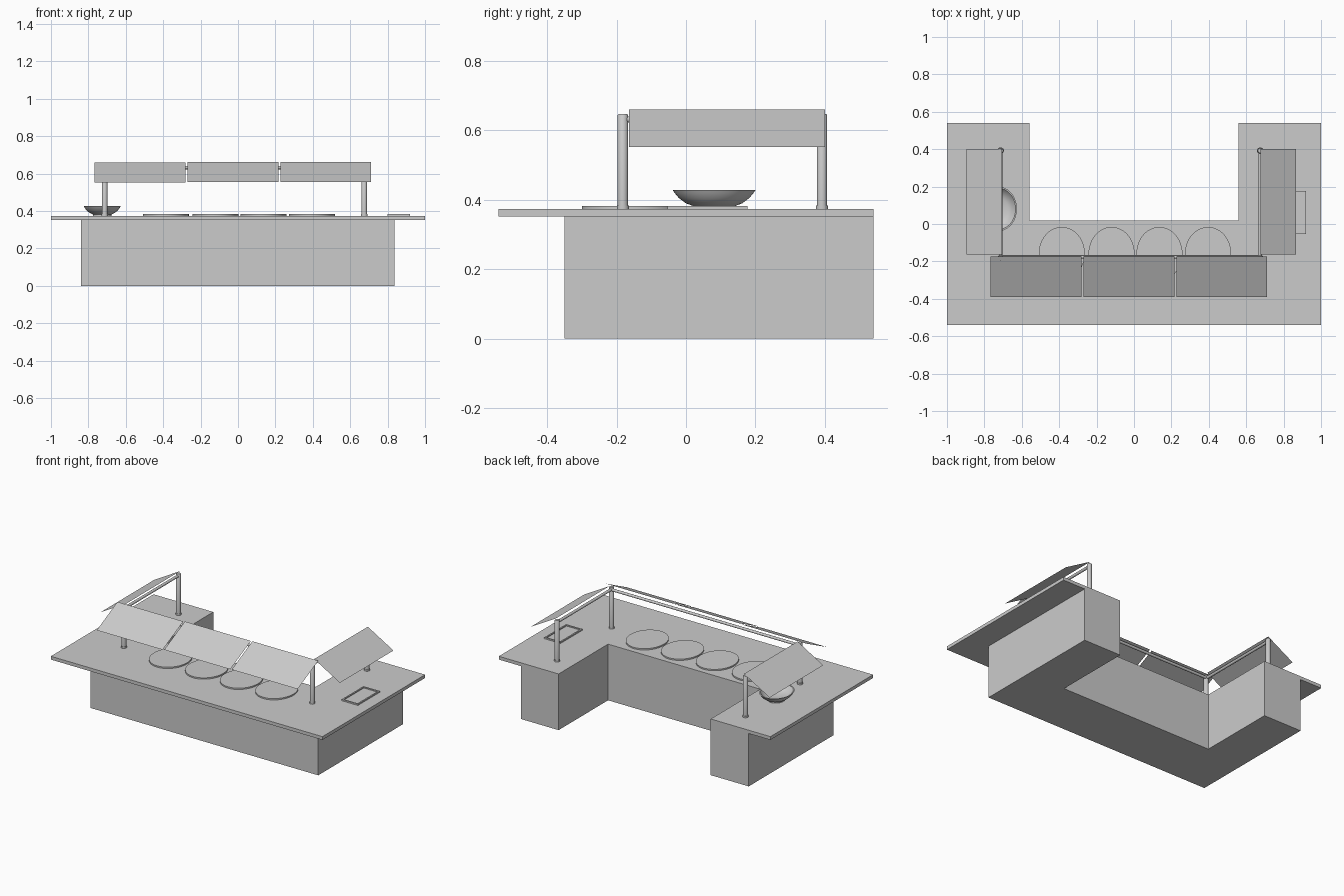
import bpy, bmesh, math
from mathutils import Vector

if "Cube" in bpy.data.objects:
    bpy.data.objects.remove(bpy.data.objects["Cube"])


def finish(name, bm, smooth=False):
    bmesh.ops.recalc_face_normals(bm, faces=bm.faces)
    me = bpy.data.meshes.new(name)
    bm.to_mesh(me)
    bm.free()
    ob = bpy.data.objects.new(name, me)
    bpy.context.collection.objects.link(ob)
    if smooth:
        bpy.ops.object.select_all(action='DESELECT')
        ob.select_set(True)
        bpy.context.view_layer.objects.active = ob
        bpy.ops.object.shade_smooth_by_angle(angle=math.radians(40))
    return ob


def u_block(name, x0, x1, y0, z0, z1):
    """Extruded U outline; all blocks share the same inner notch."""
    bm = bmesh.new()
    pts = [(x0, y0), (x1, y0), (x1, .54), (.56, .54), (.56, .02),
           (-.56, .02), (-.56, .54), (x0, .54)]
    f = bm.faces.new([bm.verts.new((x, y, z0)) for x, y in pts])
    r = bmesh.ops.extrude_face_region(bm, geom=[f])
    top = [v for v in r['geom'] if isinstance(v, bmesh.types.BMVert)]
    bmesh.ops.translate(bm, verts=top, vec=(0, 0, z1 - z0))
    return finish(name, bm)


def lathe(name, profile, loc, sx=1, sy=1, n=32):
    """Spin a (radius, height) profile, optionally stretched to an oval."""
    bm = bmesh.new()
    rings = []
    for r, z in profile:
        if r == 0:
            rings.append([bm.verts.new((loc[0], loc[1], loc[2] + z))])
        else:
            rings.append([bm.verts.new((loc[0] + sx * r * math.cos(math.tau * i / n),
                                        loc[1] + sy * r * math.sin(math.tau * i / n),
                                        loc[2] + z)) for i in range(n)])
    for a, b in zip(rings, rings[1:]):
        for i in range(n):
            j = (i + 1) % n
            if len(a) == 1:
                bm.faces.new((a[0], b[i], b[j]))
            elif len(b) == 1:
                bm.faces.new((a[i], a[j], b[0]))
            else:
                bm.faces.new((a[i], a[j], b[j], b[i]))
    return finish(name, bm, True)


def rod(name, a, b, r):
    a, b = Vector(a), Vector(b)
    bm = bmesh.new()
    bmesh.ops.create_cone(bm, cap_ends=True, segments=16, radius1=r, radius2=r,
                          depth=(b - a).length)
    bm.transform((b - a).to_track_quat('Z', 'Y').to_matrix().to_4x4())
    bmesh.ops.translate(bm, verts=bm.verts, vec=(a + b) / 2)
    return finish(name, bm, True)


def sheet(name, corners):
    bm = bmesh.new()
    bm.faces.new([bm.verts.new(c) for c in corners])
    return finish(name, bm)


TOP = .374

# Counter body and overhanging worktop
u_block("counter_base", -.84, .836, -.35, 0, .352)
u_block("worktop", -1, 1, -.54, .352, TOP)

# Guard posts with foot collars, and the rails joining them
XL, XR, YF, YB = -.713, .675, -.182, .392
for side, x in (("left", XL), ("right", XR)):
    for end, y in (("front", YF), ("back", YB)):
        lathe(f"{side}_{end}_post",
              [(0, 0), (.0175, 0), (.0175, .01), (.015, .01), (.015, .27),
               (.012, .274), (0, .274)], (x, y, TOP), n=24)
    rod(f"{side}_rail", (x, YF, .632), (x, YB, .632), .009)
rod("front_rail", (XL, -.176, .632), (XR, -.176, .632), .009)

# Sloping guard panels along the front
for i, (x0, x1, dz) in enumerate(((-.767, -.282, -.003), (-.27, .216, 0), (.227, .712, .001))):
    sheet(f"front_guard_panel_{i + 1}",
          [(x0, -.39, .555 + dz), (x1, -.39, .555 + dz),
           (x1, -.173, .661 + dz), (x0, -.173, .661 + dz)])

# Sloping guard panels over both arms
for side, xi, xo in (("left", -.707, -.896), ("right", .676, .865)):
    sheet(f"{side}_guard_panel",
          [(xi, -.164, .66), (xi, .40, .66), (xo, .40, .552), (xo, -.164, .552)])

# Oval serving plates
for i, x in enumerate((-.386, -.12, .136, .396)):
    lathe(f"serving_plate_{i + 1}", [(0, 0), (1, 0), (1, .009), (0, .009)],
          (x, -.158, TOP), .123, .142, 48)

# Oval bowl on the left arm
lathe("bowl", [(0, 0), (.5, 0), (.5, .008), (.68, .016), (.85, .031), (.95, .045),
               (1, .054), (.93, .054), (.85, .042), (.7, .026), (.5, .016), (0, .013)],
      (-.726, .081, TOP), .1, .119, 48)

# Rectangular tray rim on the right arm
bm = bmesh.new()
loops = []
for inset, z in ((0, TOP), (0, .383), (.009, .383), (.009, .376)):
    x0, x1, y0, y1 = .80 + inset, .92 - inset, -.053 + inset, .177 - inset
    loops.append([bm.verts.new((x, y, z)) for x, y in ((x0, y0), (x1, y0), (x1, y1), (x0, y1))])
for a, b in zip(loops, loops[1:]):
    for i in range(4):
        j = (i + 1) % 4
        bm.faces.new((a[i], a[j], b[j], b[i]))
bm.faces.new(loops[-1])
bm.faces.new(loops[0][::-1])
finish("tray", bm)
